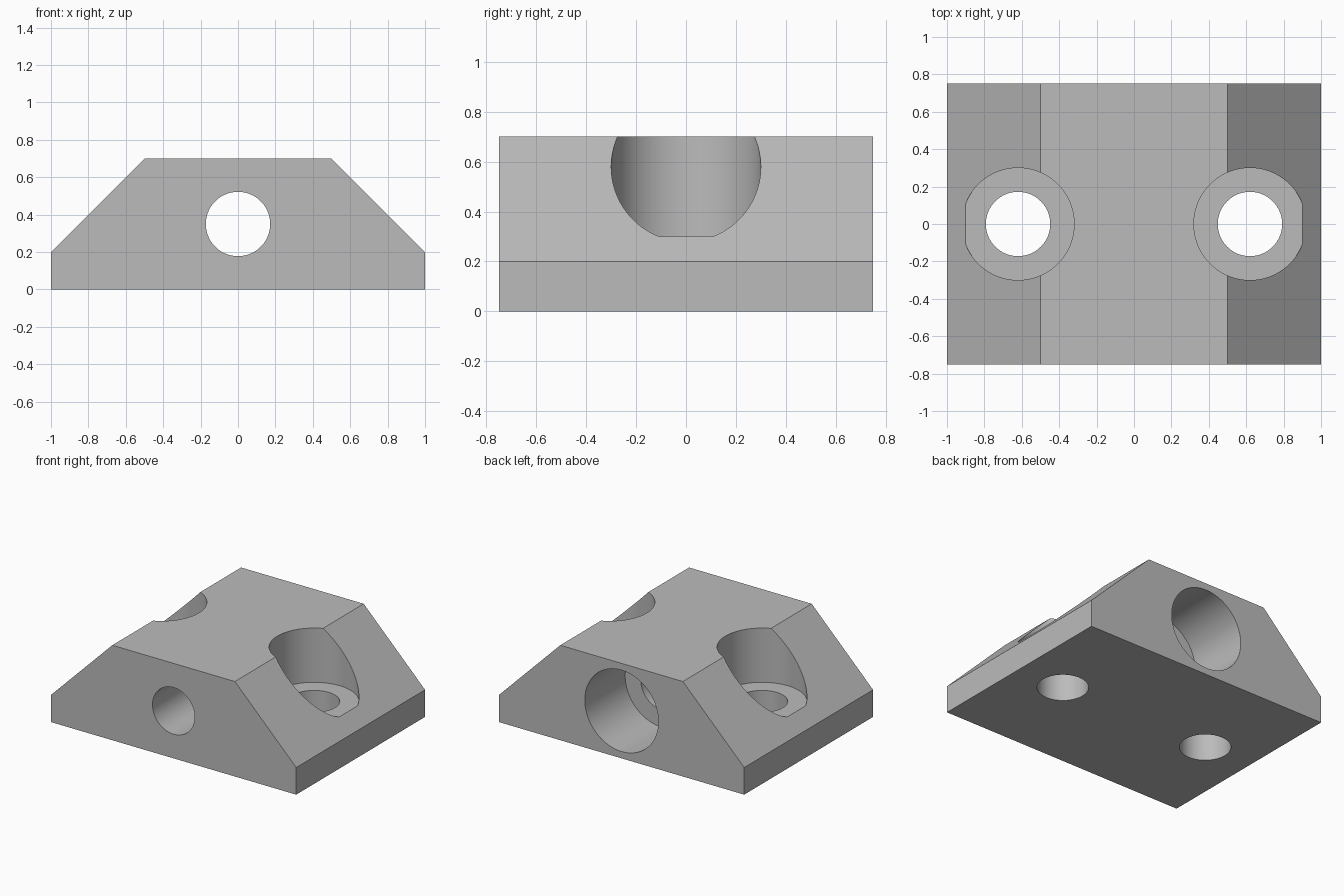
import bpy, bmesh, math

cube = bpy.data.objects.get("Cube")
if cube:
    bpy.data.objects.remove(cube, do_unlink=True)

grey = bpy.data.materials.new("plain grey")
grey.use_nodes = True
colour = (0.5, 0.5, 0.5, 1)
grey.diffuse_color = colour
grey.node_tree.nodes["Principled BSDF"].inputs["Base Color"].default_value = colour

DEPTH, BOLT_X, BORE_Z = 0.75, 0.62, 0.35
HOLE_R, RECESS_R = 0.172, 0.3

# Block: a chamfered profile extruded from front to back
profile = [(-1, 0), (1, 0), (1, 0.2), (0.5, 0.7), (-0.5, 0.7), (-1, 0.2)]
bm = bmesh.new()
face = bm.faces.new([bm.verts.new((x, -DEPTH, z)) for x, z in profile])
extruded = bmesh.ops.extrude_face_region(bm, geom=[face])["geom"]
bmesh.ops.translate(bm, vec=(0, 2 * DEPTH, 0),
                    verts=[v for v in extruded if isinstance(v, bmesh.types.BMVert)])
bmesh.ops.recalc_face_normals(bm, faces=bm.faces)
mesh = bpy.data.meshes.new("mounting_block")
bm.to_mesh(mesh)
bm.free()
block = bpy.data.objects.new("mounting_block", mesh)
bpy.context.collection.objects.link(block)
mesh.materials.append(grey)


def drill(name, radius, start, end, x=0, z=0, along_y=False):
    """Cut a round hole along z, or along y, between two coordinates."""
    mid = (start + end) / 2
    bpy.ops.mesh.primitive_cylinder_add(
        vertices=96, radius=radius, depth=end - start,
        location=(x, mid, z) if along_y else (x, 0, mid),
        rotation=(math.pi / 2 if along_y else 0, 0, 0))
    cutter = bpy.context.object
    cutter.name = name
    cutter.data.materials.append(grey)
    cutter.hide_render = True
    cut = block.modifiers.new(name, "BOOLEAN")
    cut.operation, cut.solver, cut.object = "DIFFERENCE", "EXACT", cutter
    return cutter


# Stepped bolt holes through both slopes
cutters = []
for side, sign in (("left", 1), ("right", -1)):
    cutters.append(drill(side + "_bolt_hole", HOLE_R, -0.1, 0.5, x=sign * BOLT_X))
    cutters.append(drill(side + "_bolt_recess", RECESS_R, 0.3, 1, x=sign * BOLT_X))

# Stepped bore from front to back, wide at the back
cutters.append(drill("cross_hole", HOLE_R, -1, 0.5, z=BORE_Z, along_y=True))
cutters.append(drill("cross_recess", RECESS_R, DEPTH - 0.47, 1, z=BORE_Z, along_y=True))

# Apply the cuts, remove the cutters and smooth the round walls
bpy.ops.object.select_all(action="DESELECT")
block.select_set(True)
bpy.context.view_layer.objects.active = block
for modifier in list(block.modifiers):
    bpy.ops.object.modifier_apply(modifier=modifier.name)
for cutter in cutters:
    bpy.data.objects.remove(cutter, do_unlink=True)
bpy.ops.object.shade_smooth_by_angle(angle=math.radians(30))
